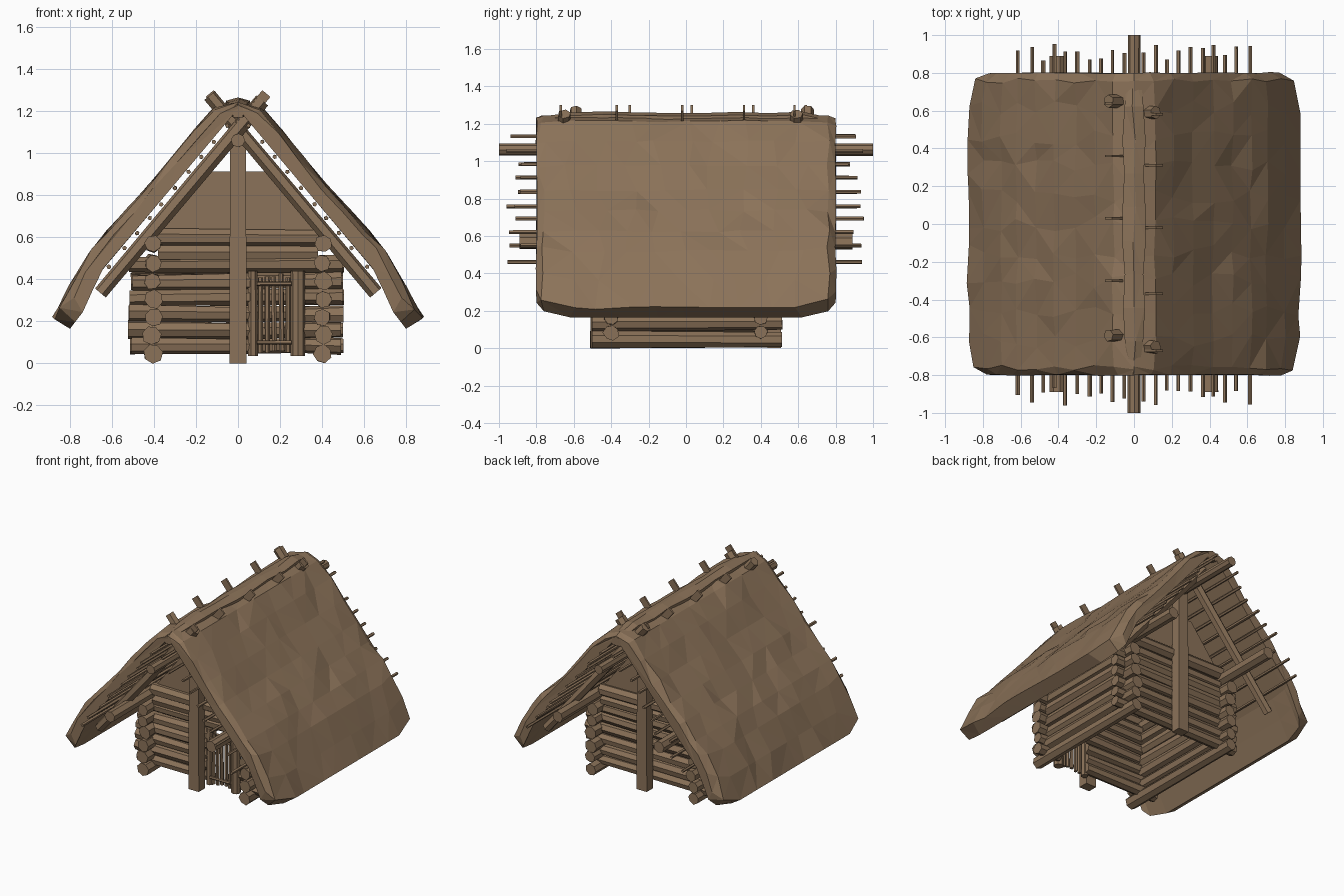
import bpy, bmesh, math, random
from mathutils import Vector

if "Cube" in bpy.data.objects:
    bpy.data.objects.remove(bpy.data.objects["Cube"])

random.seed(4)
wood = bpy.data.materials.new("weathered_brown")
wood.diffuse_color = (0.26, 0.17, 0.10, 1)
wood.use_nodes = True
wood.node_tree.nodes["Principled BSDF"].inputs["Base Color"].default_value = wood.diffuse_color
PITCH = 1.19                      # roof slope, z per x


def finish(name, bm):
    bmesh.ops.recalc_face_normals(bm, faces=bm.faces)
    me = bpy.data.meshes.new(name)
    bm.to_mesh(me)
    bm.free()
    me.materials.append(wood)
    ob = bpy.data.objects.new(name, me)
    bpy.context.collection.objects.link(ob)
    return ob


def log(name, p, q, r, sides=7, rough=0.08, taper=0.1):
    """Round pole from p to q with slightly uneven sides."""
    p, q = Vector(p), Vector(q)
    rot = (q - p).to_track_quat('Z', 'Y')
    bm = bmesh.new()
    rings = []
    r0, r1 = r, r * (1 - taper)
    if random.random() < 0.5:
        r0, r1 = r1, r0
    spin = random.random()
    for end, rad in ((p, r0), (q, r1)):
        ring = []
        for i in range(sides):
            a = math.tau * i / sides + spin
            k = rad * (1 + random.uniform(-rough, rough))
            ring.append(bm.verts.new(end + rot @ Vector((math.cos(a) * k, math.sin(a) * k, 0))))
        rings.append(ring)
        bm.faces.new(ring)
    for i in range(sides):
        j = (i + 1) % sides
        bm.faces.new((rings[0][i], rings[0][j], rings[1][j], rings[1][i]))
    return finish(name, bm)


def loft(name, sections):
    """Closed skin through equal-length rings of points."""
    bm = bmesh.new()
    rows = [[bm.verts.new(c) for c in s] for s in sections]
    n = len(rows[0])
    for a, b in zip(rows, rows[1:]):
        for i in range(n):
            j = (i + 1) % n
            bm.faces.new((a[i], a[j], b[j], b[i]))
    bm.faces.new(rows[0])
    bm.faces.new(rows[-1])
    bmesh.ops.triangulate(bm, faces=bm.faces)
    return finish(name, bm)


def prism(name, outline, y, depth):
    return loft(name, [[(x, y + d, z) for x, z in outline] for d in (-depth / 2, depth / 2)])


def jit(a):
    return random.uniform(-a, a)


# Thatch: thick slab each side, rounded at the eave corners
outer = [(0.0, 1.245), (0.11, 1.212), (0.205, 1.105), (0.31, 0.975), (0.42, 0.845), (0.52, 0.735),
         (0.62, 0.625), (0.705, 0.52), (0.80, 0.365), (0.878, 0.215)]
inner = [(0.80, 0.165), (0.73, 0.30), (0.66, 0.428), (0.33, 0.82), (0.0, 1.212)]
steps = [-0.80, -0.76, -0.62, -0.46, -0.30, -0.15, 0, 0.15, 0.30, 0.46, 0.62, 0.76, 0.80]
for side, label in ((-1, "left"), (1, "right")):
    sections = []
    for y in steps:
        pull = 0.085 if abs(y) > 0.78 else 0.035 if abs(y) > 0.7 else 0
        sink = 0.025 if abs(y) > 0.78 else 0
        ring = []
        for k, (x, z) in enumerate(outer):
            w = max(0, (x - 0.6) / 0.28) * pull
            b = jit(0.011) - sink if k else -sink
            jy = jit(0.012) if abs(y) > 0.78 else jit(0.04)
            if abs(y) > 0.7:
                jy *= 0.4
            ring.append((side * max(0, x - w + b * 0.76 * (k > 0)), y + jy, z + w * 1.3 + b * 0.64))
        for x, z in inner:
            w = max(0, (x - 0.6) / 0.28) * pull
            ring.append((side * (x - w), y, z + w * 1.3))
        sections.append(ring)
    loft("thatch_" + label, sections)

# Ridge cap
cap = []
for i in range(10):
    y = -0.8 + 1.6 * i / 9
    w = (0.03 if i in (0, 9) else 0.055) + jit(0.008)
    h = (1.225 if i in (0, 9) else 1.258) + jit(0.006)
    cap.append([(-w, y, h - 0.012), (jit(0.01), y, h + 0.004), (w, y, h - 0.012),
                (w, y, h - 0.06), (-w, y, h - 0.06)])
loft("ridge_cap", cap)

# Flat pegs crossing over the ridge
d = Vector((1, 0, PITCH)).normalized()
n = Vector((-d.z, 0, d.x))
for side, ys in ((-1, (0.64, 0.36, 0.03, -0.30)), (1, (0.58, 0.31, -0.02, -0.37, -0.67))):
    for y in ys:
        top = Vector((0.135, 0, 1.285))
        pts = [top - d * 0.20 - n * 0.025, top - n * 0.025, top + n * 0.025, top - d * 0.20 + n * 0.025]
        prism("ridge_peg", [(side * v.x, v.z) for v in pts], y, 0.013)

# Crossed rafters near both gables
for y in (-0.62, 0.62):
    for side in (-1, 1):
        yy = y + side * 0.03
        top = 0.135 if side > 0 else 0.115
        log("rafter", (side * 0.655, yy, 1.115 - PITCH * 0.655),
            (-side * top, yy, 1.115 + PITCH * top), 0.036, 6, 0.05)

# Thin battens beneath the thatch
for side in (-1, 1):
    for x in (0.05, 0.115, 0.175, 0.235, 0.30, 0.365, 0.42, 0.48, 0.54, 0.615):
        z = 1.192 - PITCH * x
        log("batten", (side * x, -0.91 + jit(0.05), z), (side * x, 0.91 + jit(0.05), z), 0.0115, 5)

# Ridge beam and eave beams
log("ridge_beam", (0, -1, 1.062), (0, 1, 1.062), 0.034, 8, 0.04, 0.03)
for side in (-1, 1):
    log("eave_beam", (side * 0.405, -0.89, 0.57), (side * 0.405, 0.89, 0.57), 0.042, 7, 0.06, 0.04)

# Side wall logs
for side in (-1, 1):
    for i in range(6):
        z = 0.047 + 0.086 * i
        log("side_wall_log", (side * 0.405 + jit(0.006), -0.505 + jit(0.015), z),
            (side * 0.405 + jit(0.006), 0.505 + jit(0.015), z + jit(0.005)), 0.045, 7, 0.08)

# Front and back wall logs; the front ones stop at the doorway
for y, label in ((-0.40, "front"), (0.40, "back")):
    for i in range(6):
        z = 0.083 + 0.077 * i
        spans = [(-0.515, 0.08), (0.30, 0.50)] if label == "front" and i < 5 else [(-0.515, 0.50)]
        for a, b in spans:
            log(label + "_wall_log", (a + jit(0.012), y, z + jit(0.006)),
                (b + (jit(0.01) if b > 0.4 else 0), y, z + jit(0.006)), 0.043, 7, 0.1, 0.15)
    log(label + "_upper_log", (-0.38, y, 0.525), (0.38, y, 0.525), 0.044, 7)
    log(label + "_tie_beam", (-0.385, y * 1.05, 0.605), (0.385, y * 1.05, 0.60), 0.045, 7)

    # Gable boarding, open above
    prism(label + "_gable", [(-0.39, 0.60), (0.39, 0.60), (0.145, 0.915), (-0.145, 0.915)], y, 0.025)

    # Post carrying the ridge beam
    prism(label + "_ridge_post", [(-0.041, 0), (0.041, 0), (0.038, 1.055), (-0.038, 1.055)],
          y * 1.18, 0.07)

# Doorway jambs and slatted door
log("door_post", (0.285, -0.43, 0.035), (0.285, -0.43, 0.44), 0.034, 8, 0.04, 0.03)
log("door_jamb", (0.07, -0.42, 0.035), (0.07, -0.42, 0.44), 0.025, 7)
for x in (0.105, 0.14, 0.172, 0.205, 0.238):
    log("door_slat", (x + jit(0.005), -0.43, 0.05 + jit(0.012)), (x + jit(0.005), -0.43, 0.42 + jit(0.012)),
        0.0135, 6)
for z in (0.10, 0.38):
    log("door_rail", (0.09, -0.45, z), (0.255, -0.45, z), 0.011, 6)
